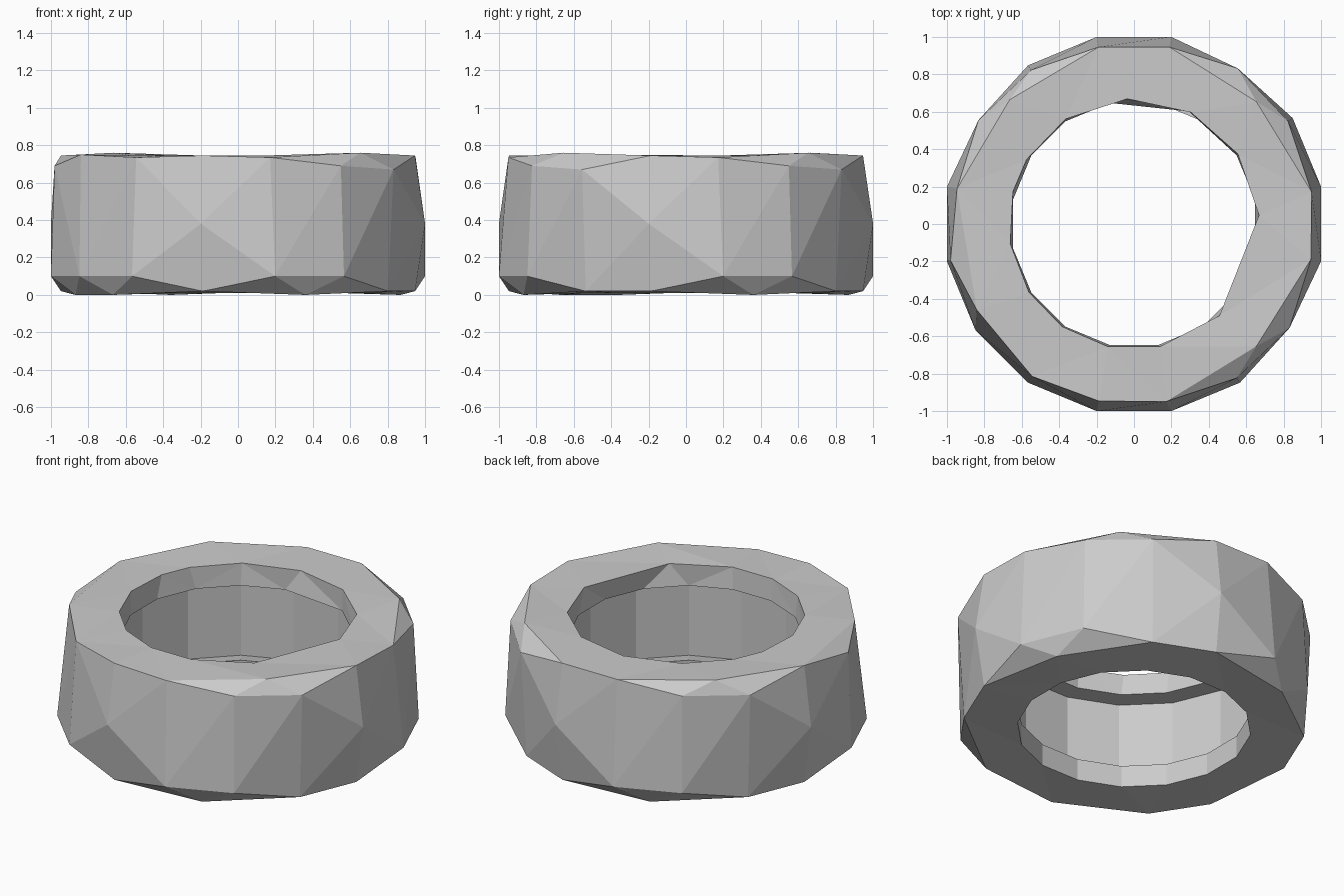
import bpy, bmesh
from math import cos, sin, radians

cube = bpy.data.objects.get("Cube")
if cube:
    bpy.data.objects.remove(cube, do_unlink=True)

SIDES = 16
STEP = 360 / SIDES


def angle(k):
    return STEP * (k + 0.5)


def even_ring(r, z):
    return [(r, angle(k), z) for k in range(SIDES)]


# Tread: some columns are cut low, and one in four carries a mid-height corner
low = even_ring(1.02, 0.10)
for k in (2, 3, 6, 7, 11, 14, 15):
    low[k] = (0.965, angle(k), 0.02)
mid = list(low)
for k in (3, 7, 11, 15):
    mid[k] = (1.02, angle(k), 0.38)

# Underside edge: neighbouring columns share one corner
floor = []
for k in range(SIDES):
    if k % 4 < 2:
        floor.append((0.94, STEP * (k // 4 * 4 + 1), 0.0))
    elif k == 10:
        floor.append((0.945, 225, 0.0))
    else:
        floor.append(low[k])

# Upper shoulder, with lowered corners at the diagonals
shoulder = even_ring(0.965, 0.745)
for k in (1, 5, 13):
    shoulder[k] = (0.99, angle(k), 0.69)
    shoulder[k + 1] = (1.0, angle(k + 1), 0.67)
for k in (0, 12):
    shoulder[k] = (0.965, angle(k) - 1, 0.735)
shoulder[8] = (1.0, angle(8), 0.69)
shoulder[9] = (0.958, 208.7, 0.75)
shoulder[10] = (0.98, angle(10), 0.735)

# Crest joins the shoulder, except above the lowered corners
crest = list(shoulder)
for k, r, a in ((1, 0.925, 45), (5, 0.94, 135), (13, 0.925, 315)):
    crest[k] = crest[k + 1] = (r, a, 0.76)
crest[8] = shoulder[9]

# Uneven upper opening and the hollow inside
rim_angles = [4, 34, 63, 63, 93, 123, 149, 165, 189, 213, 235, 258, 282, 313, 313, 364]
rim = [(0.67, a, 0.745) for a in rim_angles]
lip = even_ring(0.66, 0.61)
lip[3] = lip[2] = (0.67, 64, 0.61)
cavity_top = even_ring(0.78, 0.61)
cavity_bottom = even_ring(0.78, 0.12)
lower_lip = even_ring(0.66, 0.145)
lower_rim = even_ring(0.66, 0.01)

rings = [floor, low, mid, shoulder, crest, rim, lip,
         cavity_top, cavity_bottom, lower_lip, lower_rim]

# Skin the rings into one closed tyre and merge shared corners
bm = bmesh.new()
loops = [[bm.verts.new((r * cos(radians(a)), r * sin(radians(a)), z)) for r, a, z in ring]
         for ring in rings]
for i, lower in enumerate(loops):
    upper = loops[(i + 1) % len(loops)]
    for k in range(SIDES):
        n = (k + 1) % SIDES
        bm.faces.new((lower[k], lower[n], upper[n], upper[k]))
bmesh.ops.remove_doubles(bm, verts=bm.verts[:], dist=0.001)
bmesh.ops.triangulate(bm, faces=bm.faces[:], quad_method='SHORT_EDGE')
bmesh.ops.recalc_face_normals(bm, faces=bm.faces[:])

mesh = bpy.data.meshes.new("tyre")
bm.to_mesh(mesh)
bm.free()
tyre = bpy.data.objects.new("tyre", mesh)
bpy.context.collection.objects.link(tyre)

# Plain grey
grey = bpy.data.materials.new("light_grey")
grey.use_nodes = True
color = (0.6, 0.6, 0.6, 1)
grey.diffuse_color = color
grey.node_tree.nodes["Principled BSDF"].inputs["Base Color"].default_value = color
mesh.materials.append(grey)
